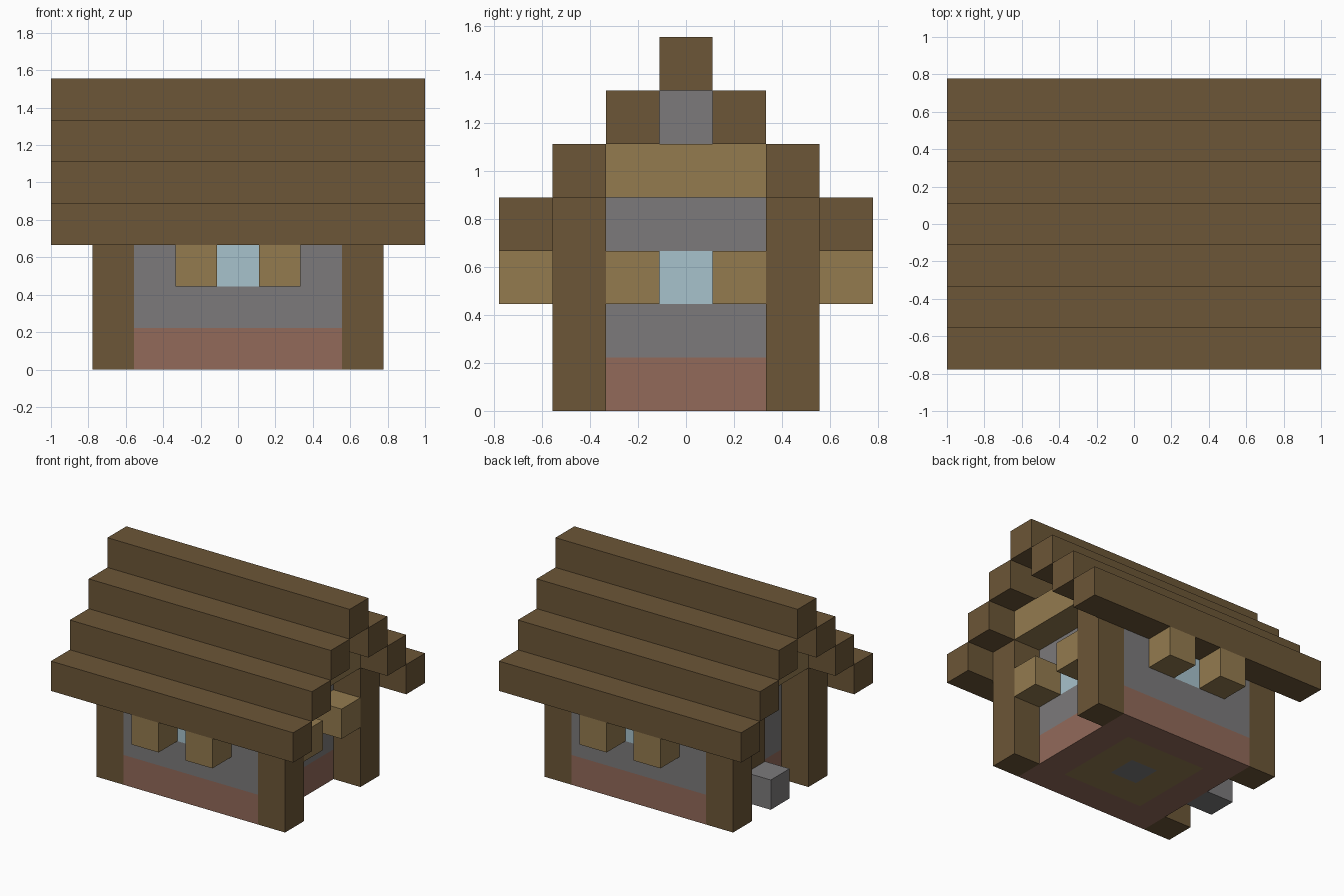
import bpy
import bmesh

U = 2 / 9  # one building block

cube = bpy.data.objects.get("Cube")
if cube:
    bpy.data.objects.remove(cube, do_unlink=True)


def material(name, rgb):
    linear = [((c / 255 + 0.055) / 1.055) ** 2.4 for c in rgb]
    mat = bpy.data.materials.new(name)
    mat.use_nodes = True
    mat.diffuse_color = (*linear, 1)
    mat.node_tree.nodes["Principled BSDF"].inputs["Base Color"].default_value = (*linear, 1)
    return mat


DARK = material("dark wood", (108, 86, 55))
LIGHT = material("light wood", (148, 123, 79))
STONE = material("grey stone", (124, 122, 123))
BRICK = material("red brick", (146, 106, 90))
GLASS = material("pale glass", (167, 194, 204))


def block(name, mat, x, y, z):
    """Box filling the inclusive block ranges x, y and z (single numbers allowed)."""
    spans = [(v, v) if not isinstance(v, tuple) else v for v in (x, y, z)]
    lows = [(spans[0][0] - 0.5) * U, (spans[1][0] - 0.5) * U, spans[2][0] * U]
    sizes = [(hi - lo + 1) * U for lo, hi in spans]
    bm = bmesh.new()
    bmesh.ops.create_cube(bm, size=1)
    for v in bm.verts:
        v.co = [lo + (c + 0.5) * s for c, lo, s in zip(v.co, lows, sizes)]
    mesh = bpy.data.meshes.new(name)
    bm.to_mesh(mesh)
    bm.free()
    mesh.materials.append(mat)
    obj = bpy.data.objects.new(name, mesh)
    bpy.context.collection.objects.link(obj)
    return obj


# Floor: stone centre inside a plank ring
block("floor_centre", STONE, 0, 0, 0)
for s in (-1, 1):
    block("floor_planks_long", LIGHT, (-1, 1), s, 0)
    block("floor_planks_short", LIGHT, s, 0, 0)

# Front and back walls, with a window between two shutters
for s, side in ((-1, "front"), (1, "back")):
    y = 2 * s
    block(side + "_brick_base", BRICK, (-2, 2), y, 0)
    block(side + "_wall_lower", STONE, (-2, 2), y, 1)
    block(side + "_wall_upper", STONE, (-2, 2), y, 3)
    block(side + "_window", GLASS, 0, y, 2)
    for e in (-1, 1):
        block(side + "_wall_pier", STONE, (1, 2) if e > 0 else (-2, -1), y, 2)
        block(side + "_shutter", LIGHT, e, 3 * s, 2)

# Gable ends with a beam above
for s, side in ((-1, "right"), (1, "left")):
    x = 2 * s
    block(side + "_brick_base", BRICK, x, (-1, 1), 0)
    block(side + "_wall_upper", STONE, x, (-1, 1), (3, 4))
    block(side + "_gable_peak", STONE, x, 0, 5)
    block(side + "_gable_beam", LIGHT, 3 * s, (-1, 1), 4)
    for e in (-1, 1):
        block(side + "_wall_pier", STONE, x, e, (1, 2))
        block(side + "_corner_post", DARK, 3 * s, 2 * e, (0, 3))

# Left gable window and shutters
block("left_sill_wall", STONE, 2, 0, 1)
block("left_window", GLASS, 2, 0, 2)
for e in (-1, 1):
    block("left_shutter", LIGHT, 3, e, 2)

# Right gable door, standing slightly proud, with its step
door = block("door", DARK, -2, 0, (1, 2))
door.location.x = -0.02
block("door_step", STONE, -3, 0, 0)

# Stepped roof
block("roof_ridge", DARK, (-4, 4), 0, 6)
for level in (1, 2, 3):
    for s in (-1, 1):
        block("roof_step", DARK, (-4, 4), s * level, 6 - level)
